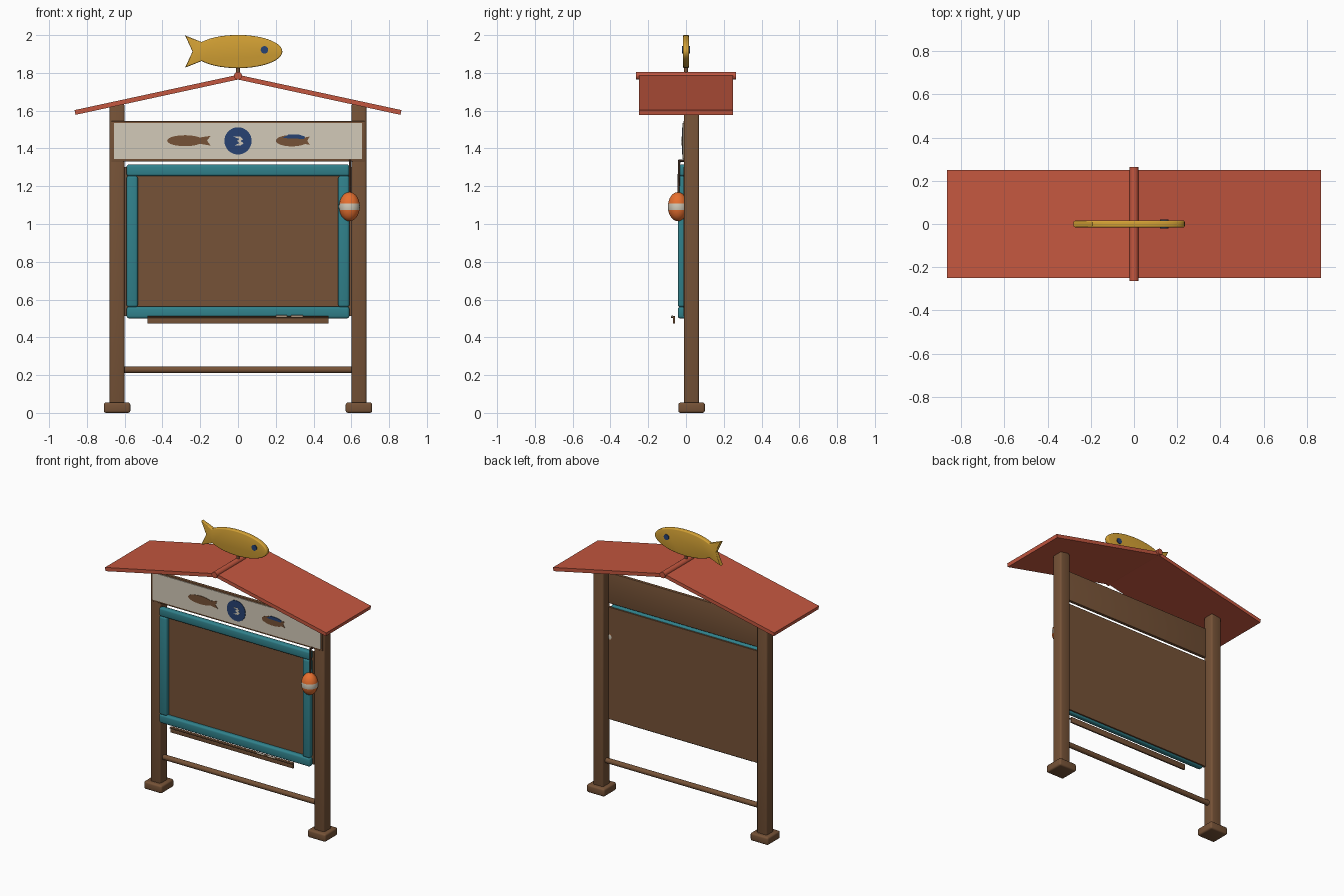
import bpy, bmesh, math
from mathutils import Vector

if "Cube" in bpy.data.objects:
    bpy.data.objects.remove(bpy.data.objects["Cube"])


def mat(name, r, g, b):
    m = bpy.data.materials.new(name)
    m.diffuse_color = (r, g, b, 1)
    m.use_nodes = True
    m.node_tree.nodes["Principled BSDF"].inputs["Base Color"].default_value = m.diffuse_color
    return m


BROWN = mat("wood brown", 0.18, 0.085, 0.038)
TEAL = mat("teal paint", 0.03, 0.22, 0.26)
RED = mat("roof red", 0.55, 0.095, 0.05)
GOLD = mat("gold", 0.66, 0.36, 0.035)
CREAM = mat("cream paint", 0.65, 0.59, 0.48)
ORANGE = mat("float orange", 0.85, 0.17, 0.03)
NAVY = mat("navy blue", 0.02, 0.055, 0.17)
DARK = mat("dark rope", 0.06, 0.03, 0.018)


def finish(name, bm, *mats, angle=40):
    bmesh.ops.recalc_face_normals(bm, faces=bm.faces[:])
    me = bpy.data.meshes.new(name)
    bm.to_mesh(me)
    bm.free()
    for m in mats:
        me.materials.append(m)
    ob = bpy.data.objects.new(name, me)
    bpy.context.collection.objects.link(ob)
    bpy.ops.object.select_all(action='DESELECT')
    ob.select_set(True)
    bpy.context.view_layer.objects.active = ob
    bpy.ops.object.shade_smooth_by_angle(angle=math.radians(angle))
    return ob


def box(name, x, y, z, m, bevel=0.0):
    """Box from (min, max) ranges with optional rounded edges."""
    bm = bmesh.new()
    bmesh.ops.create_cube(bm, size=1)
    for v in bm.verts:
        v.co = [r[0] + (c + 0.5) * (r[1] - r[0]) for c, r in zip(v.co, (x, y, z))]
    if bevel:
        bmesh.ops.bevel(bm, geom=bm.edges[:], offset=bevel, segments=3,
                        profile=0.5, affect='EDGES')
    return finish(name, bm, m)


def rod(name, a, b, r, m, n=16):
    a, b = Vector(a), Vector(b)
    bm = bmesh.new()
    bmesh.ops.create_cone(bm, cap_ends=True, segments=n, radius1=r, radius2=r,
                          depth=(b - a).length)
    rot = (b - a).to_track_quat('Z', 'Y').to_matrix()
    for v in bm.verts:
        v.co = rot @ v.co + (a + b) / 2
    return finish(name, bm, m)


def slab(name, pts, y0, y1, m, bevel=0.0):
    """Outline in x,z extruded along y."""
    bm = bmesh.new()
    f = bm.faces.new([bm.verts.new((x, y0, z)) for x, z in pts])
    g = bmesh.ops.extrude_face_region(bm, geom=[f])
    for v in g['geom']:
        if isinstance(v, bmesh.types.BMVert):
            v.co.y = y1
    if bevel:
        rims = [e for e in bm.edges if abs(e.verts[0].co.y - e.verts[1].co.y) < 1e-6]
        bmesh.ops.bevel(bm, geom=rims, offset=bevel, segments=3, profile=0.5,
                        affect='EDGES')
    return finish(name, bm, m)


def fish(cx, cz, rx, rz, tail, tz, d=1, n=36):
    """Fish outline facing +x (d=1) or -x (d=-1)."""
    a0 = math.radians(145)
    pts = [(rx * math.cos(a), rz * math.sin(a))
           for a in [-a0 + 2 * a0 * i / n for i in range(n + 1)]]
    pts += [(-tail, tz), (-tail * 0.86, 0), (-tail, -tz)]
    return [(cx + d * x, cz + z) for x, z in pts]


# Posts, feet and roof slopes on both sides
for s, side in ((-1, "left"), (1, "right")):
    c = s * 0.64
    box(side + "_post", (c - 0.04, c + 0.04), (-0.01, 0.07), (0.03, 1.635), BROWN, 0.012)
    box(side + "_foot", (c - 0.07, c + 0.07), (-0.04, 0.10), (0, 0.055), BROWN, 0.012)
    slab(side + "_roof", [(0, 1.79), (s * 0.865, 1.603), (s * 0.86, 1.578), (0, 1.765)],
         -0.25, 0.25, RED)
    x = sorted((s * 0.53, s * 0.59))
    box(side + "_frame_rail", x, (-0.043, -0.002), (0.56, 1.255), TEAL, 0.013)

# Ridge cap and stretcher
rod("ridge_cap", (0, -0.265, 1.785), (0, 0.265, 1.785), 0.021, RED)
rod("stretcher", (-0.61, 0.03, 0.228), (0.61, 0.03, 0.228), 0.018, BROWN)

# Notice panel and frame
box("notice_panel", (-0.602, 0.602), (-0.012, 0.008), (0.512, 1.302), BROWN)
box("top_frame_rail", (-0.59, 0.59), (-0.043, -0.002), (1.253, 1.315), TEAL, 0.013)
box("bottom_frame_rail", (-0.59, 0.59), (-0.043, -0.002), (0.5, 0.562), TEAL, 0.013)

# Header board with painted plate
box("header_board", (-0.67, 0.67), (-0.014, 0.008), (1.33, 1.545), BROWN, 0.003)
box("header_plate", (-0.657, 0.657), (-0.018, -0.012), (1.343, 1.535), CREAM)

# Painted header details
slab("left_painted_fish", fish(-0.28, 1.441, 0.095, 0.029, 0.135, 0.026, -1),
     -0.0205, -0.017, BROWN)
slab("right_painted_fish", fish(0.285, 1.441, 0.085, 0.03, 0.095, 0.022, -1),
     -0.0205, -0.017, BROWN)
slab("right_fish_back", [(0.235, 1.455), (0.35, 1.45), (0.355, 1.463), (0.32, 1.474),
                         (0.27, 1.475)], -0.022, -0.017, NAVY)
rod("painted_disc", (0, -0.0215, 1.44), (0, -0.016, 1.44), 0.072, NAVY, 36)
slab("disc_mark", [(-0.024, 1.462), (0.012, 1.462), (0.026, 1.448), (0.014, 1.439),
                   (0.03, 1.428), (0.014, 1.415), (-0.02, 1.415), (0.008, 1.428),
                   (-0.006, 1.44), (0.008, 1.45)], -0.023, -0.02, CREAM)

# Ledge with chalk pieces
box("ledge_front", (-0.48, 0.48), (-0.07, -0.058), (0.472, 0.512), BROWN, 0.002)
box("ledge_lip", (-0.48, 0.48), (-0.08, -0.06), (0.503, 0.511), BROWN, 0.002)
rod("chalk_white", (0.2, -0.073, 0.511), (0.26, -0.073, 0.511), 0.006, CREAM, 10)
rod("chalk_short", (0.28, -0.073, 0.511), (0.345, -0.073, 0.511), 0.006, CREAM, 10)

# Fishing float hanging on a cord
bm = bmesh.new()
bmesh.ops.create_uvsphere(bm, u_segments=24, v_segments=14, radius=1)
for f in bm.faces:
    f.material_index = 1 if abs(f.calc_center_median().z) < 0.2 else 0
for v in bm.verts:
    v.co = (0.59 + v.co.x * 0.055, -0.043 + v.co.y * 0.053, 1.092 + v.co.z * 0.077)
finish("fishing_float", bm, ORANGE, CREAM)
rod("float_cord", (0.593, -0.04, 1.16), (0.593, -0.036, 1.34), 0.006, DARK, 10)
rod("float_peg", (0.593, -0.04, 1.335), (0.593, -0.005, 1.335), 0.006, DARK, 10)

# Gold fish on the ridge
slab("roof_fish", fish(0, 1.913, 0.235, 0.088, 0.28, 0.085), -0.016, 0.016, GOLD, 0.007)
rod("fish_eyes", (0.14, -0.021, 1.922), (0.14, 0.021, 1.922), 0.02, NAVY)
rod("fish_stem", (0, 0, 1.78), (0, 0, 1.84), 0.011, BROWN)
